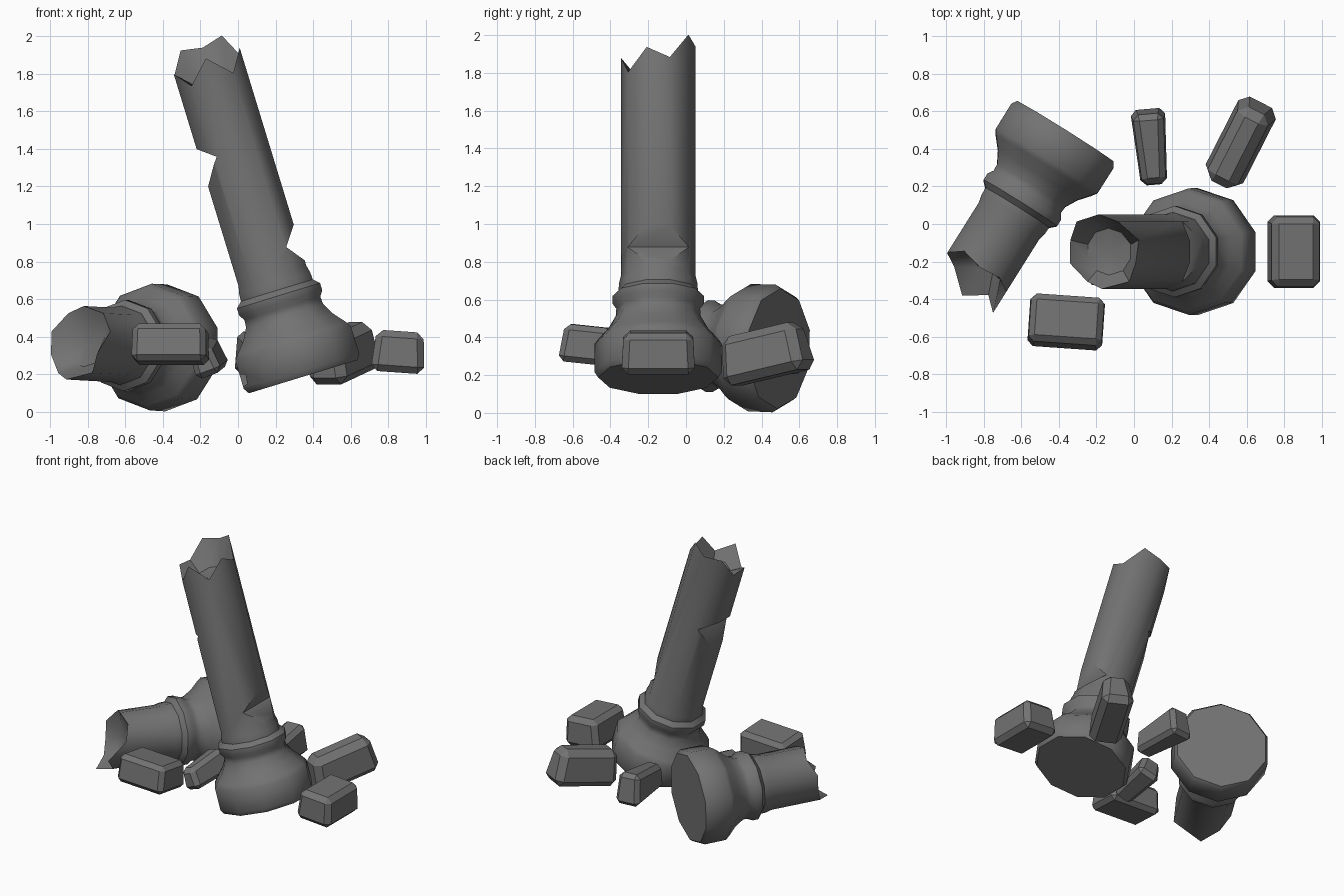
import bpy, bmesh
from math import cos, sin, radians
from mathutils import Matrix, Vector, Euler

if "Cube" in bpy.data.objects:
    bpy.data.objects.remove(bpy.data.objects["Cube"])

SIDES = 10
# foot moulding shared by both columns: (radius, distance along axis)
FOOT = [(.318, 0), (.338, .03), (.337, .185), (.315, .215), (.262, .275), (.225, .34),
        (.222, .38), (.243, .41), (.243, .45), (.21, .48), (.208, .52), (.198, .56)]

stone = bpy.data.materials.new("dark_stone")
stone.diffuse_color = (.17, .17, .17, 1)
stone.use_nodes = True
stone.node_tree.nodes["Principled BSDF"].inputs["Base Color"].default_value = stone.diffuse_color


def new_object(name, bm, matrix=Matrix()):
    bmesh.ops.recalc_face_normals(bm, faces=bm.faces)
    mesh = bpy.data.meshes.new(name)
    bm.to_mesh(mesh)
    bm.free()
    mesh.materials.append(stone)
    ob = bpy.data.objects.new(name, mesh)
    ob.matrix_world = matrix
    bpy.context.collection.objects.link(ob)
    return ob


def smooth(ob, angle):
    bpy.ops.object.select_all(action="DESELECT")
    ob.select_set(True)
    bpy.context.view_layer.objects.active = ob
    bpy.ops.object.shade_smooth_by_angle(angle=radians(angle))


def broken_column(name, rim, floor, matrix):
    """Ten-sided column with moulded foot and a jagged, hollow break."""
    bm = bmesh.new()
    rows = [[(r, t)] * SIDES for r, t in FOOT]
    rows.append([(.198, t) for t in rim])
    rows.append([(.125, floor + (t - floor) * .15) for t in rim])
    rings = []
    for row in rows:
        ring = []
        for k, (r, t) in enumerate(row):
            a = radians(18 + 36 * k)
            ring.append(bm.verts.new((r * cos(a), r * sin(a), t)))
        rings.append(ring)
    for a, b in zip(rings, rings[1:]):
        for k in range(SIDES):
            n = (k + 1) % SIDES
            bm.faces.new((a[k], a[n], b[n], b[k]))
    bm.faces.new(rings[0][::-1])
    centre = bm.verts.new((0, 0, floor))
    for k in range(SIDES):
        bm.faces.new((rings[-1][k], rings[-1][(k + 1) % SIDES], centre))
    return new_object(name, bm, matrix)


def chip(ob, outline, y0, y1):
    """Knock a notch out of a column with an x/z outline pushed along y."""
    bm = bmesh.new()
    face = bm.faces.new([bm.verts.new((x, y0, z)) for x, z in outline])
    ext = bmesh.ops.extrude_face_region(bm, geom=[face])
    verts = [v for v in ext["geom"] if isinstance(v, bmesh.types.BMVert)]
    bmesh.ops.translate(bm, verts=verts, vec=(0, y1 - y0, 0))
    bm.faces.new([v for v in face.verts]) if not face.is_valid else None
    cutter = new_object("chip_cutter", bm, ob.matrix_world.copy())
    cutter.hide_render = True
    mod = ob.modifiers.new("chip", "BOOLEAN")
    mod.operation, mod.object, mod.solver = "DIFFERENCE", cutter, "EXACT"
    bpy.context.view_layer.objects.active = ob
    bpy.ops.object.modifier_apply(modifier=mod.name)
    bpy.data.objects.remove(cutter)


def rubble(name, loc, size, rot, top=(.85, .9), end=1.0, bevel=.035):
    """Chamfered block, narrowed at the top and toward its -y end."""
    bm = bmesh.new()
    bmesh.ops.create_cube(bm, size=1)
    for v in bm.verts:
        if v.co.z > 0:
            v.co.x *= top[0]
            v.co.y *= top[1]
        if v.co.y < 0:
            v.co.x *= end
            v.co.z *= end
        v.co = Vector(a * b for a, b in zip(v.co, size))
    bmesh.ops.bevel(bm, geom=bm.edges[:], offset=bevel, segments=1,
                    affect="EDGES", profile=.5, clamp_overlap=True)
    m = Matrix.Translation(loc) @ Euler([radians(r) for r in rot]).to_matrix().to_4x4()
    smooth(new_object(name, bm, m), 30)


# leaning column
lean = Matrix.Translation((.347, -.147, .188)) @ Matrix.Rotation(radians(-17), 4, "Y")
standing = broken_column(
    "leaning_column",
    [1.716, 1.862, 1.83, 1.85, 1.73, 1.74, 1.653, 1.77, 1.654, 1.772], 1.62, lean)
chip(standing, [(-.3, 1.41), (-.098, 1.253), (-.126, 1.216), (-.19, 1.112), (-.3, .93)], -.3, .3)
chip(standing, [(.3, .943), (.115, .686), (.275, .475)], -.3, .3)
chip(standing, [(-.4, .14), (-.29, .1), (-.295, .05), (-.4, .02)], -.3, -.03)
smooth(standing, 40)

# fallen column, axis along local z, local y up
axis = Vector((-.532, -.847, .03)).normalized()
u = Vector((.847, -.532, 0)).normalized()
v = axis.cross(u)
lie = Matrix((u, v, axis)).transposed().to_4x4()
lie.translation = (-.366, .492, .34)
fallen = broken_column(
    "fallen_column",
    [.89, .85, .86, .83, .88, .88, .92, 1.025, .95, 1.02], .82, lie)
smooth(fallen, 40)

# rubble blocks around the columns
rubble("rubble_right", (.855, -.147, .32), (.285, .39, .22), (0, 4, 0), top=(.88, .94))
rubble("rubble_front", (-.36, -.515, .36), (.4, .285, .2), (-6, 0, -4), top=(.97, .88), bevel=.03)
rubble("rubble_back_right", (.56, .422, .315), (.235, .49, .26), (12, 0, -27), top=(.72, .9), bevel=.045)
rubble("rubble_back", (.09, .405, .305), (.19, .41, .23), (4, 0, 5), top=(.85, .9), end=.75, bevel=.03)
rubble("rubble_inner", (-.165, -.16, .285), (.17, .36, .18), (8, -20, -8), top=(.8, .9), end=.85, bevel=.03)
